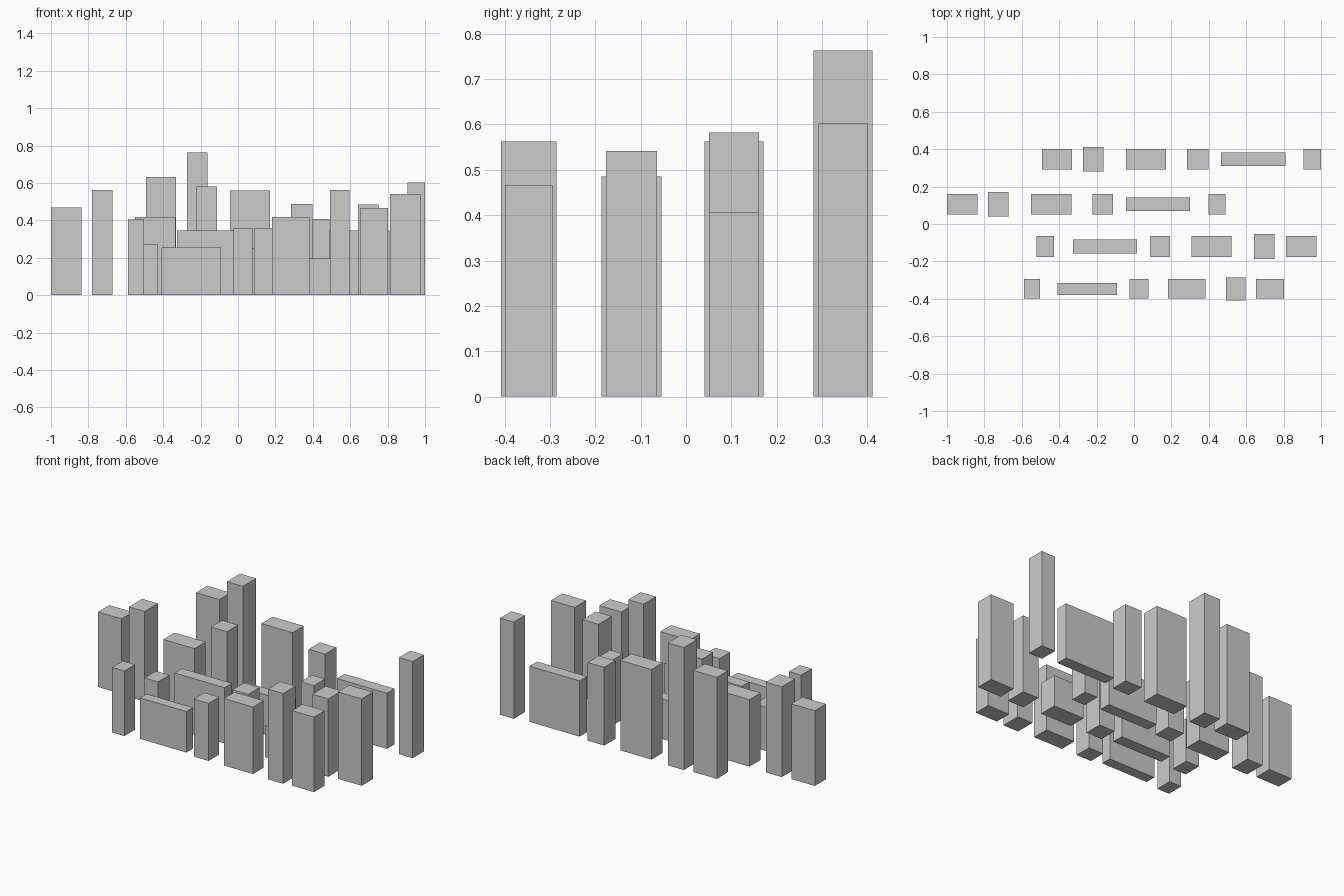
import bpy

# Each row: centre y, then blocks as (x_min, x_max, depth, height)
ROWS = [
    (-0.347, [(-0.587, -0.503, 0.105, 0.405), (-0.41, -0.09, 0.065, 0.255),
              (-0.025, 0.077, 0.105, 0.358), (0.183, 0.383, 0.105, 0.417),
              (0.492, 0.597, 0.122, 0.562), (0.652, 0.803, 0.105, 0.467)]),
    (-0.120, [(-0.52, -0.428, 0.112, 0.272), (-0.327, 0.017, 0.073, 0.347),
              (0.085, 0.193, 0.112, 0.36), (0.308, 0.52, 0.112, 0.195),
              (0.642, 0.752, 0.132, 0.485), (0.812, 0.975, 0.112, 0.541)]),
    (0.106, [(-1.0, -0.838, 0.11, 0.468), (-0.78, -0.672, 0.13, 0.562),
             (-0.55, -0.335, 0.11, 0.417), (-0.223, -0.112, 0.11, 0.582),
             (-0.043, 0.3, 0.072, 0.25), (0.398, 0.488, 0.11, 0.407)]),
    (0.346, [(-0.493, -0.332, 0.11, 0.632), (-0.273, -0.163, 0.13, 0.763),
             (-0.043, 0.172, 0.11, 0.56), (0.283, 0.397, 0.11, 0.487),
             (0.465, 0.81, 0.074, 0.347), (0.906, 1.0, 0.11, 0.602)]),
]


def block(name, x0, x1, y, depth, height):
    bpy.ops.mesh.primitive_cube_add(size=1, location=((x0 + x1) / 2, y, height / 2))
    ob = bpy.context.object
    ob.name = name
    ob.scale = (x1 - x0, depth, height)
    bpy.ops.object.transform_apply(location=False, rotation=False, scale=True)


# Four rows of six tower blocks
for r, (y, blocks) in enumerate(ROWS, 1):
    for i, (x0, x1, depth, height) in enumerate(blocks, 1):
        block(f"row_{r}_tower_{i}", x0, x1, y, depth, height)
